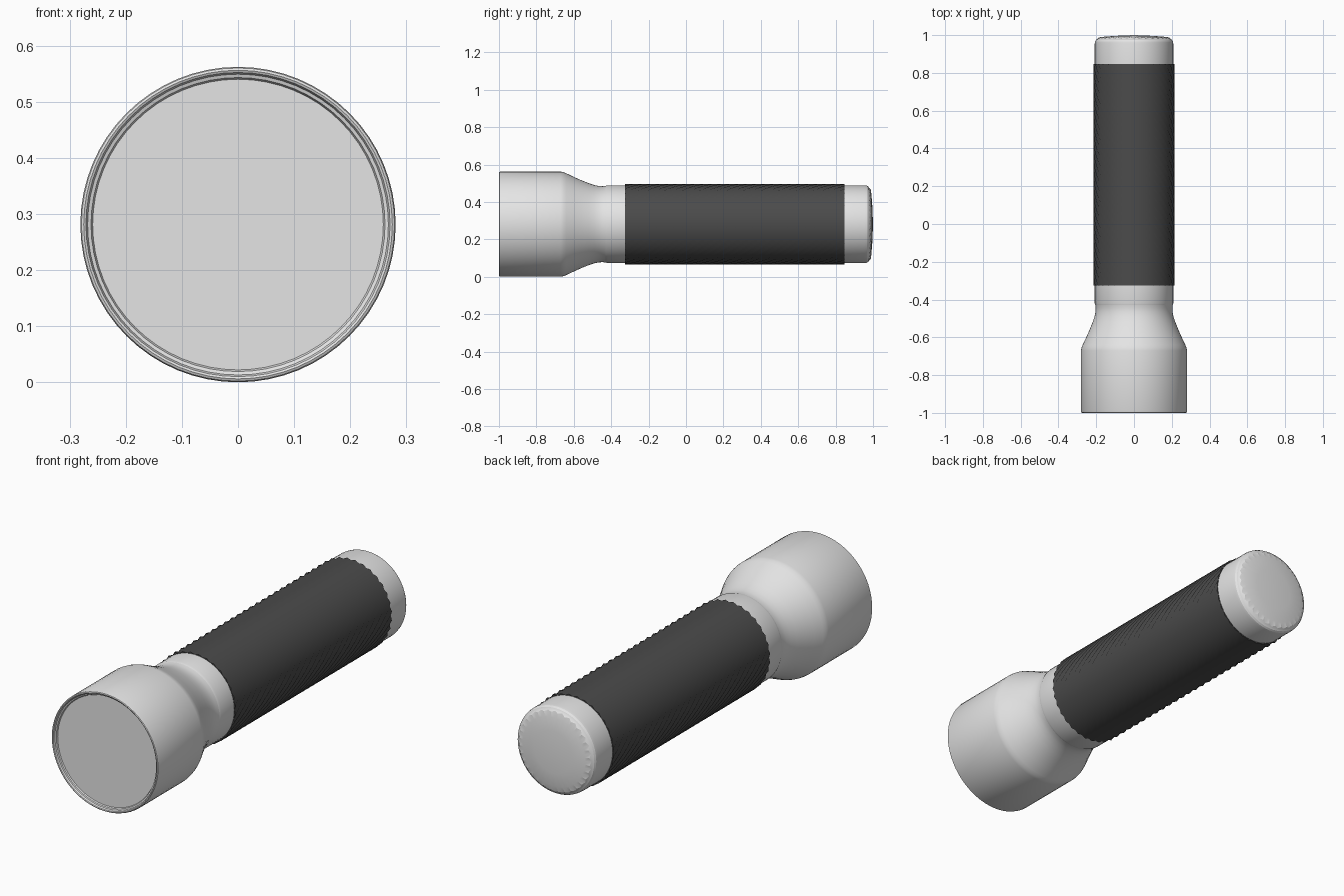
import bpy, bmesh, math

if "Cube" in bpy.data.objects:
    bpy.data.objects.remove(bpy.data.objects["Cube"])

AXIS_Z = 0.281   # height of the long axis
SIDES = 64


def material(name, rgb):
    m = bpy.data.materials.new(name)
    m.diffuse_color = (*rgb, 1)
    m.use_nodes = True
    m.node_tree.nodes["Principled BSDF"].inputs["Base Color"].default_value = m.diffuse_color
    return m


metal = material("light grey metal", (0.78, 0.78, 0.78))
rubber = material("dark grey rubber", (0.07, 0.07, 0.07))
glass = material("lens grey", (0.78, 0.78, 0.78))


def lathe(name, rows, mat, angle=30):
    """Turn rows about the y axis. A row is (y, r) or a function of the column.
    A radius of zero closes the end with a fan."""
    bm = bmesh.new()
    rings = []
    for row in rows:
        ring = []
        for i in range(SIDES):
            y, r = row(i) if callable(row) else row
            if r == 0:
                ring = [bm.verts.new((0, y, AXIS_Z))] * SIDES
                break
            a = 2 * math.pi * i / SIDES
            ring.append(bm.verts.new((r * math.cos(a), y, AXIS_Z + r * math.sin(a))))
        rings.append(ring)
    for a, b in zip(rings, rings[1:]):
        for i in range(SIDES):
            j = (i + 1) % SIDES
            bm.faces.new(list(dict.fromkeys((a[i], b[i], b[j], a[j]))))
    bmesh.ops.recalc_face_normals(bm, faces=bm.faces)
    me = bpy.data.meshes.new(name)
    bm.to_mesh(me)
    bm.free()
    me.materials.append(mat)
    ob = bpy.data.objects.new(name, me)
    bpy.context.collection.objects.link(ob)
    bpy.ops.object.select_all(action='DESELECT')
    ob.select_set(True)
    bpy.context.view_layer.objects.active = ob
    bpy.ops.object.shade_smooth_by_angle(angle=math.radians(angle))
    return ob


# Lamp head, with stepped front rim, flowing into the neck and inner tube
lathe("lamp_head", [
    (-0.975, 0.256), (-0.982, 0.260), (-0.988, 0.262), (-0.990, 0.268),
    (-0.998, 0.271), (-1.0, 0.275), (-0.998, 0.279), (-0.992, 0.281),
    (-0.67, 0.281), (-0.655, 0.278), (-0.64, 0.272), (-0.60, 0.253),
    (-0.56, 0.235), (-0.52, 0.219), (-0.49, 0.209), (-0.465, 0.204),
    (-0.445, 0.203), (-0.43, 0.205)], metal)

# Front lens disc
lathe("lens", [(-0.982, 0), (-0.982, 0.259), (-0.976, 0.259)], glass)

# Barrel collar in front of the grip
lathe("barrel", [(-0.43, 0.205), (-0.42, 0.208), (-0.30, 0.208),
                 (0.80, 0.205), (0.86, 0.205)], metal)


# Knurled rubber grip: staggered raised points form diamonds
def knurl(y, k):
    return lambda i: (y, 0.2155 if (i + k) % 2 else 0.2085)


ROWS = 50
START, END = -0.325, 0.848
lathe("grip", [(START, 0.204)]
      + [knurl(START + (END - START) * k / ROWS, k) for k in range(ROWS + 1)]
      + [(END, 0.204)], rubber, 30)


# Tail cap with a scalloped edge round a low domed end
def scallop(i):
    return (0.988, 0.186) if i % 2 else (0.980, 0.191)


lathe("tail_cap", [
    (0.846, 0.203), (0.846, 0.208), (0.955, 0.208), (0.967, 0.206),
    (0.975, 0.201), (0.978, 0.195), scallop, (0.991, 0.163),
    (0.996, 0.10), (1.0, 0)], metal, 20)
